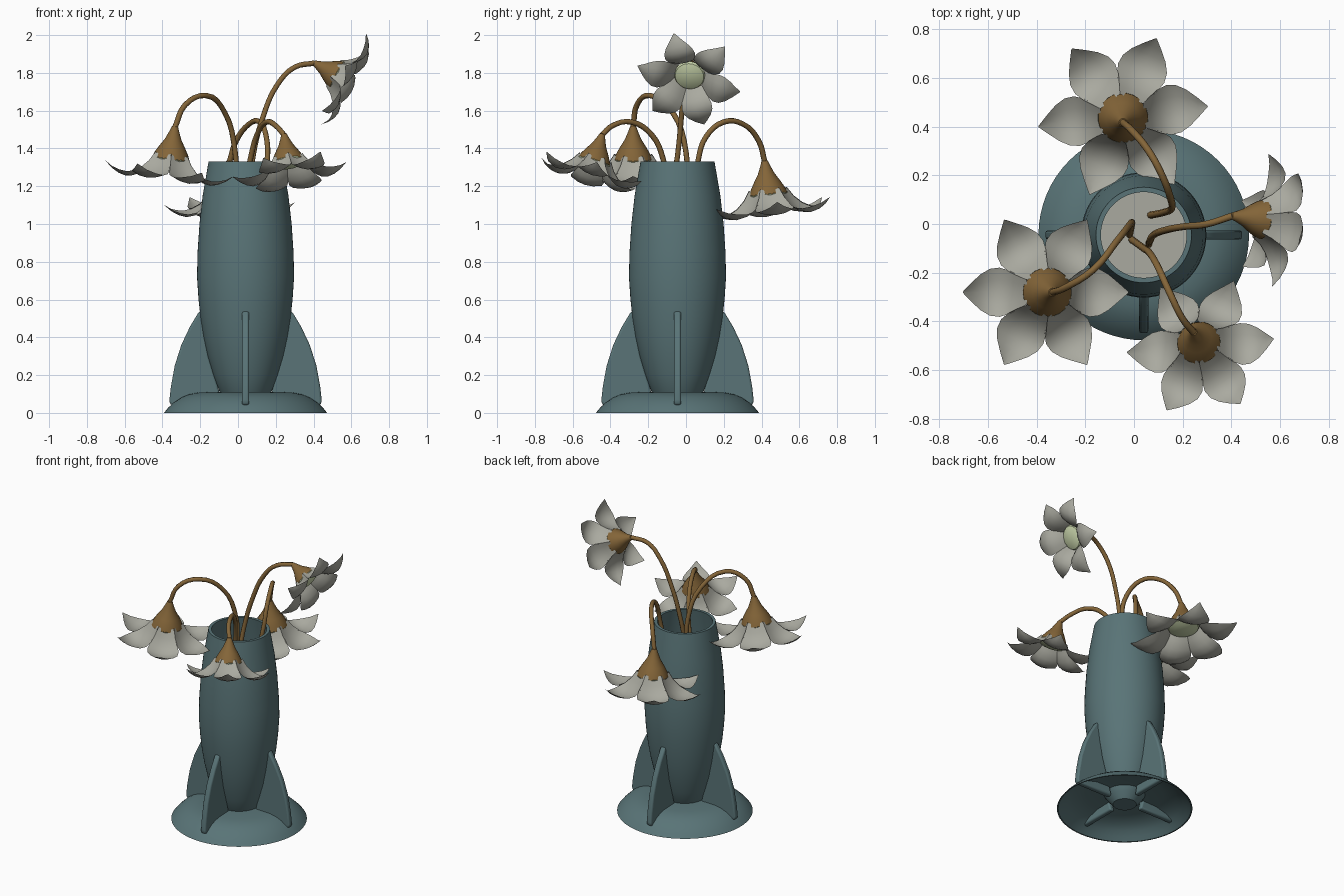
import bpy, bmesh, math
from mathutils import Vector, Matrix

if "Cube" in bpy.data.objects:
    bpy.data.objects.remove(bpy.data.objects["Cube"])

CX, CY = 0.04, -0.045          # vase axis


def material(name, rgb):
    m = bpy.data.materials.new(name)
    m.diffuse_color = (*rgb, 1)
    m.use_nodes = True
    m.node_tree.nodes["Principled BSDF"].inputs["Base Color"].default_value = m.diffuse_color
    return m


TEAL = material("teal_glaze", (0.10, 0.175, 0.185))
GREY = material("petal_grey", (0.40, 0.40, 0.35))
BROWN = material("stem_brown", (0.23, 0.13, 0.04))
GREEN = material("pale_green", (0.60, 0.68, 0.42))


def finish(name, bm, mat, matrix=Matrix(), angle=40, normals=True):
    if normals:
        bmesh.ops.recalc_face_normals(bm, faces=bm.faces)
    me = bpy.data.meshes.new(name)
    bm.to_mesh(me)
    bm.free()
    me.materials.append(mat)
    ob = bpy.data.objects.new(name, me)
    ob.matrix_world = matrix
    bpy.context.collection.objects.link(ob)
    bpy.ops.object.select_all(action='DESELECT')
    ob.select_set(True)
    bpy.context.view_layer.objects.active = ob
    bpy.ops.object.shade_smooth_by_angle(angle=math.radians(angle))
    return ob


def lathe(name, profile, mat, matrix=Matrix(), sides=64):
    """Revolve (radius, z) points around local z."""
    bm = bmesh.new()
    vs = [bm.verts.new((r, 0, z)) for r, z in profile]
    es = [bm.edges.new(p) for p in zip(vs, vs[1:])]
    bmesh.ops.spin(bm, geom=vs + es, cent=(0, 0, 0), axis=(0, 0, 1),
                   angle=2 * math.tau / 2, steps=sides, use_duplicate=False)
    bmesh.ops.remove_doubles(bm, verts=bm.verts, dist=1e-5)
    return finish(name, bm, mat, matrix)


VASE = Matrix.Translation((CX, CY, 0))

# Vase body: tapered tail, swollen middle, open neck with inner wall
lathe("vase_body", [
    (0, 0.03), (0.075, 0.03), (0.11, 0.07), (0.137, 0.11), (0.17, 0.2), (0.2, 0.3),
    (0.222, 0.4), (0.238, 0.5), (0.249, 0.6), (0.257, 0.72), (0.254, 0.85),
    (0.244, 1.0), (0.227, 1.15), (0.196, 1.33), (0.176, 1.33), (0.207, 1.15),
    (0.224, 1.0), (0.229, 0.94)], TEAL, VASE)
lathe("vase_filling", [(0, 0.98), (0.226, 0.98)], GREY, VASE)

# Flared hollow foot
lathe("base_foot", [
    (0.12, 0.112), (0.25, 0.108), (0.30, 0.098), (0.34, 0.082), (0.38, 0.055), (0.41, 0.027),
    (0.432, 0), (0.424, 0), (0.40, 0.024), (0.37, 0.05), (0.33, 0.075), (0.25, 0.096),
    (0.12, 0.1)], TEAL, VASE)

# Four fins
FIN = [(0.12, 0.04), (0.15, 0.15), (0.195, 0.3), (0.215, 0.42), (0.23, 0.545), (0.25, 0.53),
       (0.295, 0.455), (0.34, 0.36), (0.375, 0.25), (0.395, 0.14), (0.404, 0.06), (0.395, 0.04)]
for i in range(4):
    bm = bmesh.new()
    f = bm.faces.new([bm.verts.new((r, -0.019, z)) for r, z in FIN])
    ext = bmesh.ops.extrude_face_region(bm, geom=[f])["geom"]
    bmesh.ops.translate(bm, vec=(0, 0.038, 0),
                        verts=[v for v in ext if isinstance(v, bmesh.types.BMVert)])
    fin = finish(f"fin_{i + 1}", bm, TEAL, VASE @ Matrix.Rotation(i * math.pi / 2, 4, 'Z'))
    bev = fin.modifiers.new("round", 'BEVEL')
    bev.width, bev.segments, bev.limit_method = 0.016, 3, 'ANGLE'

# Petal stations: radius, height toward the opening, half width
PETAL = [(0.088, -0.01, 0.05), (0.115, 0.045, 0.068), (0.15, 0.09, 0.09), (0.19, 0.115, 0.103),
         (0.23, 0.122, 0.098), (0.27, 0.112, 0.075), (0.31, 0.09, 0.04), (0.35, 0.055, 0.002)]
CALYX = [(0, -0.175), (0.017, -0.17), (0.028, -0.14), (0.045, -0.1), (0.07, -0.06),
         (0.09, -0.025), (0.103, 0.008)]
ACROSS = [-1, -0.5, 0, 0.5, 1]


def flower(n, base, axis, ref, scale, path):
    # Local z is the opening direction, local x points along the first petal
    z = Vector(axis).normalized()
    x = Vector(ref)
    x = (x - z * x.dot(z)).normalized()
    y = z.cross(x)
    m = (Matrix.Translation(base) @ Matrix((x, y, z)).transposed().to_4x4()
         @ Matrix.Scale(scale, 4))

    # Six petals
    bm = bmesh.new()
    for k in range(6):
        rot = Matrix.Rotation(k * math.pi / 3, 3, 'Z')
        lift = 0.004 * (k % 2)
        rows = [[bm.verts.new(rot @ Vector((r, t * w, h + lift - 0.25 * w * t * t)))
                 for t in ACROSS] for r, h, w in PETAL]
        for a, b in zip(rows, rows[1:]):
            for j in range(4):
                bm.faces.new((a[j], b[j], b[j + 1], a[j + 1]))
    finish(f"petals_{n}", bm, GREY, m, 60, False)

    # Calyx, domed centre and stem
    lathe(f"calyx_{n}", CALYX, BROWN, m, 24)
    lathe(f"flower_centre_{n}", [(0.103, 0.005), (0.095, 0.022), (0.06, 0.036), (0, 0.042)],
          GREEN, m, 24)
    cu = bpy.data.curves.new(f"stem_{n}", 'CURVE')
    cu.dimensions = '3D'
    cu.resolution_u, cu.bevel_depth, cu.bevel_resolution = 4, 0.0145, 2
    cu.use_fill_caps = True
    pts = path + [tuple(m @ Vector((0, 0, -0.165)))]
    sp = cu.splines.new('BEZIER')
    sp.bezier_points.add(len(pts) - 1)
    for bp, p in zip(sp.bezier_points, pts):
        bp.co = p
        bp.handle_left_type = bp.handle_right_type = 'AUTO'
    cu.materials.append(BROWN)
    bpy.context.collection.objects.link(bpy.data.objects.new(f"stem_{n}", cu))


def heading(deg):
    return (math.cos(math.radians(deg)), math.sin(math.radians(deg)), 0)


# Left, back, raised right and front flowers
flower(1, (-0.355, -0.28, 1.35), (-0.13, 0, -1), heading(0), 0.98,
       [(-0.02, -0.05, 0.95), (-0.01, 0.0, 1.2), (-0.015, 0.0, 1.38), (-0.07, -0.07, 1.59),
        (-0.17, -0.19, 1.68), (-0.28, -0.26, 1.63)])
flower(2, (-0.045, 0.435, 1.165), (0, 0.11, -1), heading(7), 1.0,
       [(0.06, 0.035, 0.95), (0.13, 0.05, 1.2), (0.155, 0.065, 1.34), (0.15, 0.105, 1.46),
        (0.115, 0.2, 1.54), (0.06, 0.3, 1.53), (-0.01, 0.385, 1.44)])
flower(3, (0.52, 0.02, 1.79), (0.88, -0.1, -0.47), (0, 0.966, -0.26), 0.8,
       [(0.06, -0.085, 0.95), (0.065, -0.07, 1.2), (0.08, -0.045, 1.36), (0.13, -0.025, 1.56),
        (0.21, -0.01, 1.74), (0.3, 0.0, 1.83)])
flower(4, (0.265, -0.485, 1.335), (0.15, -0.3, -1), heading(3), 0.87,
       [(-0.015, -0.06, 0.95), (0.04, -0.1, 1.2), (0.065, -0.12, 1.34), (0.1, -0.18, 1.47),
        (0.15, -0.29, 1.54), (0.2, -0.39, 1.52)])
